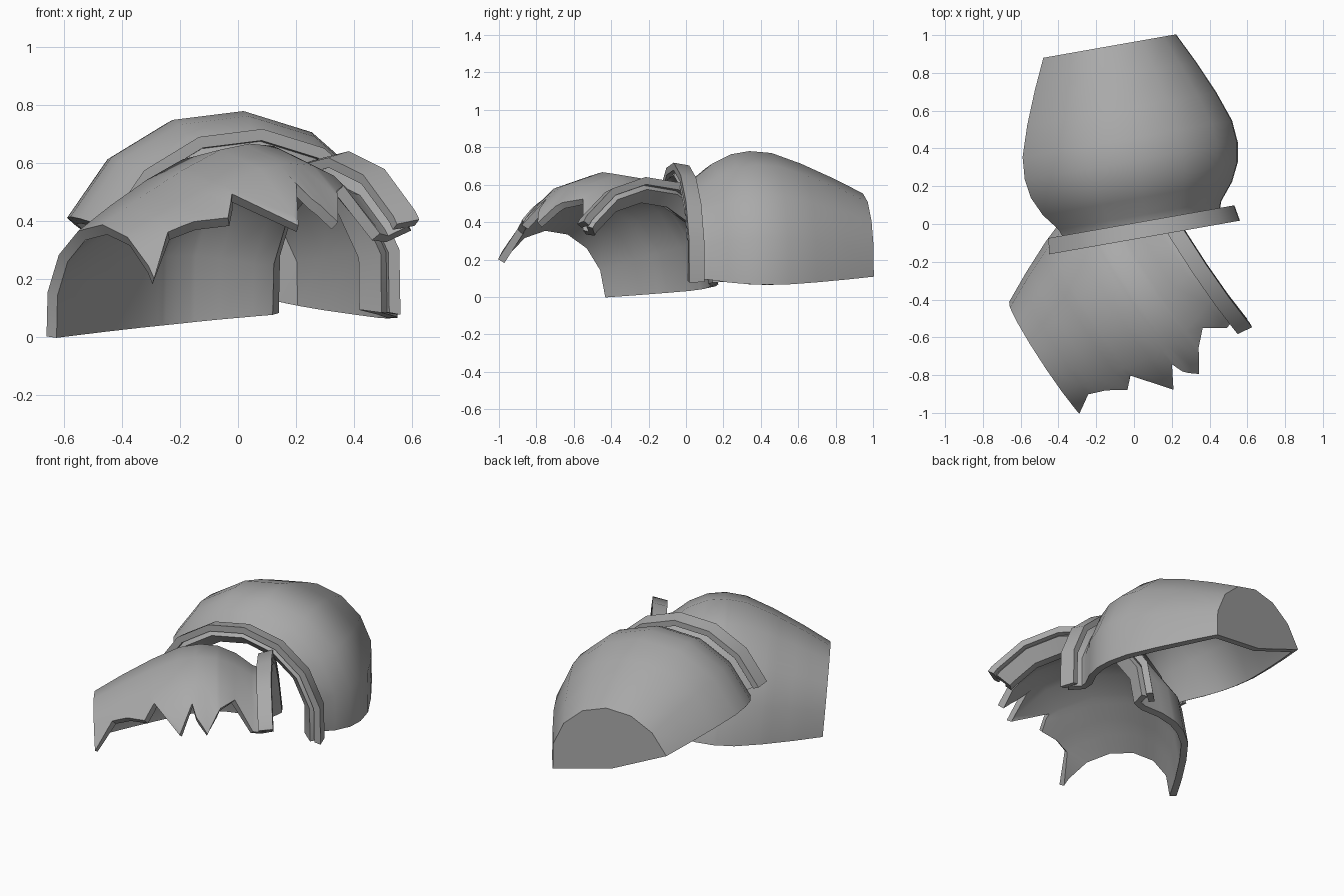
import bpy, bmesh, math
from mathutils import Matrix, Vector

old = bpy.data.objects.get("Cube")
if old:
    bpy.data.objects.remove(old)

clay = bpy.data.materials.new("grey_clay")
clay.use_nodes = True
clay.diffuse_color = (0.4, 0.4, 0.4, 1)
bsdf = clay.node_tree.nodes["Principled BSDF"]
bsdf.inputs["Base Color"].default_value = (0.4, 0.4, 0.4, 1)
bsdf.inputs["Roughness"].default_value = 0.8

STEP = 24  # the pot has fifteen sides

# Pot outline: distance from the base, radius
WALL = [(0, .375), (.16, .455), (.34, .535), (.5, .592), (.62, .602), (.72, .585),
        (.82, .535), (.91, .46), (.95, .445), (1.0, .5)]
# Section of the raised lip
LIP = [(.945, .49), (.945, .525), (1.03, .54), (1.03, .5)]


def lerp(table, s):
    """Read a value from a list of (position, value) pairs."""
    if s <= table[0][0]:
        return table[0][1]
    for (a, u), (b, v) in zip(table, table[1:]):
        if s <= b:
            return u + (v - u) * (s - a) / (b - a)
    return table[-1][1]


def sweep(name, profile, start, limit, frame, closed=False):
    """Turn a profile about the pot axis, from start to a limit set per row."""
    bm = bmesh.new()
    columns = math.ceil((max(v for _, v in limit) - start) / STEP) + 1
    rows = []
    for s, r in profile:
        row = []
        for j in range(columns):
            a = math.radians(min(start + STEP * j, lerp(limit, s)))
            row.append(bm.verts.new(frame @ Vector((r * math.cos(a), r * math.sin(a), s))))
        rows.append(row)
    pairs = list(zip(rows, rows[1:]))
    if closed:
        pairs.append((rows[-1], rows[0]))
        bm.faces.new([row[0] for row in rows])
        bm.faces.new([row[-1] for row in rows])
    for low, high in pairs:
        for j in range(columns - 1):
            bm.faces.new((low[j], low[j + 1], high[j + 1], high[j]))
    bmesh.ops.remove_doubles(bm, verts=bm.verts, dist=0.0005)
    if closed:
        bmesh.ops.recalc_face_normals(bm, faces=bm.faces)
    mesh = bpy.data.meshes.new(name)
    bm.to_mesh(mesh)
    bm.free()
    mesh.materials.append(clay)
    obj = bpy.data.objects.new(name, mesh)
    bpy.context.collection.objects.link(obj)
    bpy.ops.object.select_all(action="DESELECT")
    obj.select_set(True)
    bpy.context.view_layer.objects.active = obj
    if not closed:
        solid = obj.modifiers.new("thickness", "SOLIDIFY")
        solid.thickness = 0.04
        solid.offset = -1
        bpy.ops.object.modifier_apply(modifier=solid.name)
    bpy.ops.object.shade_smooth_by_angle(angle=math.radians(35))


def pot_frame(centre, yaw, tilt):
    """Frame whose z runs from base to mouth and whose y points up."""
    y, t = math.radians(yaw), math.radians(tilt)
    axis = Vector((math.cos(y) * math.cos(t), math.sin(y) * math.cos(t), math.sin(t)))
    side = Vector((-math.sin(y), math.cos(y), 0))
    up = axis.cross(side)
    m = Matrix((side, up, axis)).transposed().to_4x4()
    return Matrix.Translation(centre) @ m


# Back half, with its part of the base
back = pot_frame((-.14, .94, .18), -80, 0)
whole = [(0, 157)]
sweep("back_shell", [(0, 0)] + WALL, -11, whole, back)
sweep("back_lip", LIP, -11, whole, back, closed=True)

# Front fragment: the broken edge is a limit angle along the axis
front = pot_frame((-.455, -.725, .015), 33.5, 5)
broken = [(0, 150), (.11, 128), (.2, 129), (.3, 134), (.36, 124), (.5, 146.5),
          (.58, 129), (.6, 137), (.66, 147), (.74, 132), (.82, 125), (.91, 145), (1.0, 146)]
stops = sorted({s for s, _ in WALL} | {s for s, _ in broken})
sweep("front_shell", [(s, lerp(WALL, s)) for s in stops], -2, broken, front)
sweep("front_lip", LIP, -2, [(0, 146)], front, closed=True)
